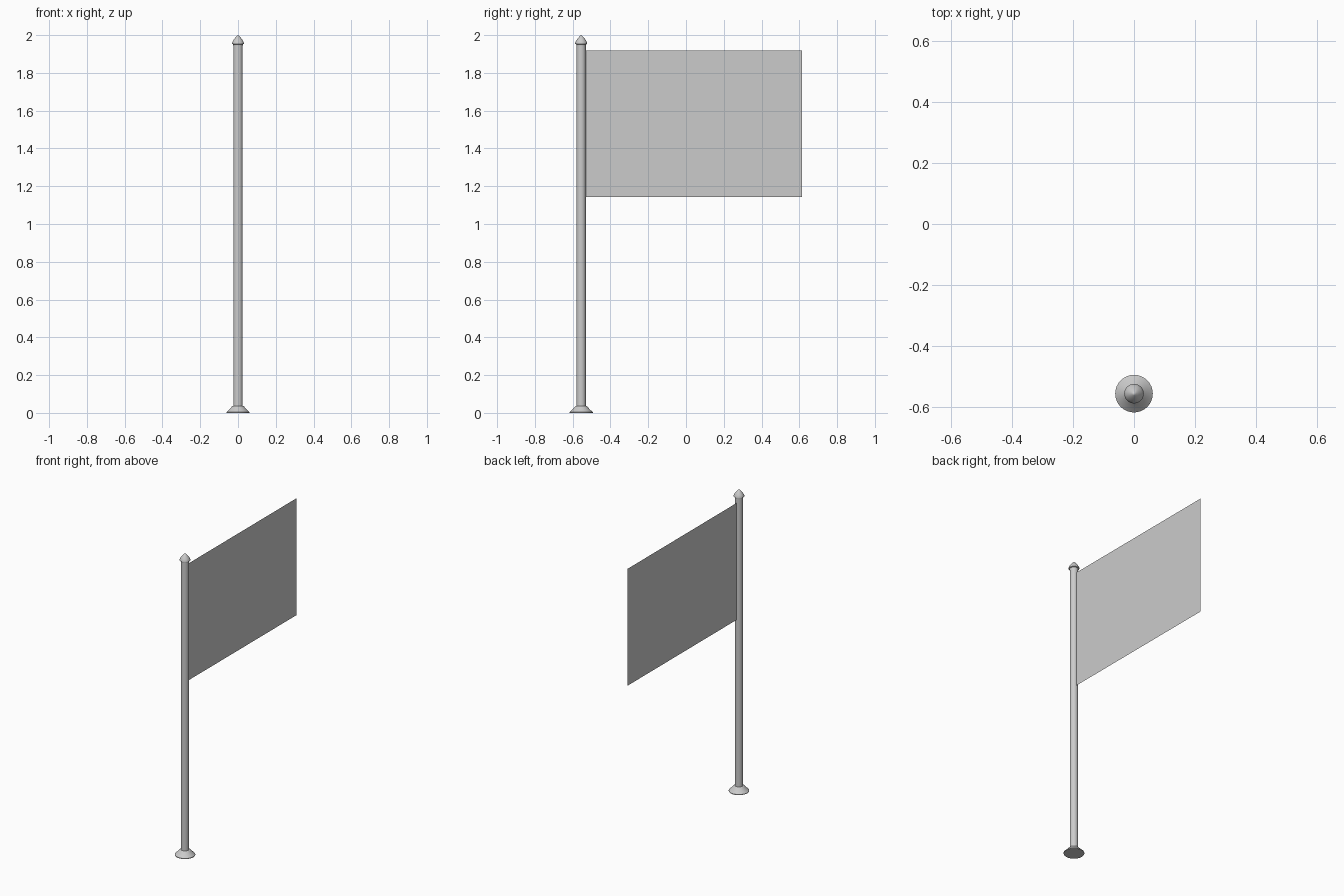
import bpy, bmesh, math

if "Cube" in bpy.data.objects:
    bpy.data.objects.remove(bpy.data.objects["Cube"])

POLE_Y = -0.555
SIDES = 32


def lathe(name, profile):
    """Revolve (radius, z) points around the pole axis; zero radius makes a tip."""
    bm = bmesh.new()
    rings = []
    for r, z in profile:
        n = SIDES if r > 0 else 1
        rings.append([bm.verts.new((r * math.cos(2 * math.pi * i / SIDES),
                                    r * math.sin(2 * math.pi * i / SIDES), z)) for i in range(n)])
    for a, b in zip(rings, rings[1:]):
        for i in range(SIDES):
            j = (i + 1) % SIDES
            quad = [a[i % len(a)], a[j % len(a)], b[j % len(b)], b[i % len(b)]]
            bm.faces.new(list(dict.fromkeys(quad)))
    bmesh.ops.recalc_face_normals(bm, faces=bm.faces)
    obj = add_object(name, bm)
    obj.location.y = POLE_Y
    bpy.ops.object.select_all(action='DESELECT')
    obj.select_set(True)
    bpy.context.view_layer.objects.active = obj
    bpy.ops.object.shade_smooth_by_angle(angle=math.radians(30))
    return obj


def add_object(name, bm):
    mesh = bpy.data.meshes.new(name)
    bm.to_mesh(mesh)
    bm.free()
    obj = bpy.data.objects.new(name, mesh)
    bpy.context.collection.objects.link(obj)
    return obj


# Flared foot
lathe("base", [(0, 0), (0.0615, 0), (0.0615, 0.004), (0.046, 0.018),
               (0.031, 0.035), (0.025, 0.037)])

# Upright
lathe("pole", [(0.025, 0.03), (0.025, 1.95)])

# Pointed cap
lathe("finial", [(0.025, 1.945), (0.026, 1.951), (0.032, 1.954), (0.032, 1.959),
                 (0.026, 1.971), (0.016, 1.985), (0.006, 1.996), (0, 2.0)])

# Flat single-sheet flag
bm = bmesh.new()
corners = [(-0.53, 1.143), (0.615, 1.143), (0.615, 1.918), (-0.53, 1.918)]
bm.faces.new([bm.verts.new((0, y, z)) for y, z in corners])
add_object("flag", bm)
